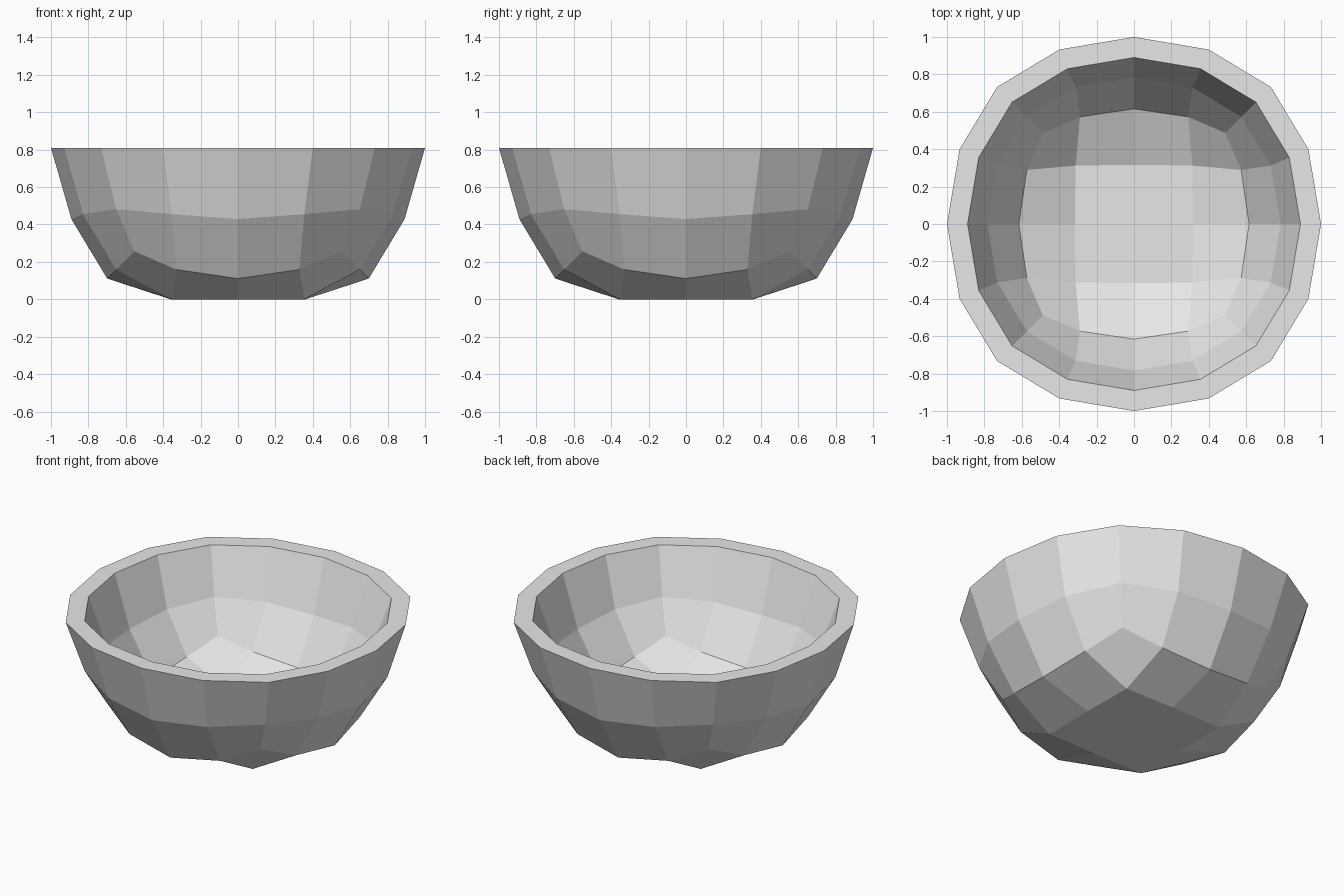
import bpy
import bmesh

if "Cube" in bpy.data.objects:
    bpy.data.objects.remove(bpy.data.objects["Cube"], do_unlink=True)

DEPTH = 0.81      # rim height above the flat base
FOOT = 0.36       # half width of the flat base
BODY = 0.955      # body size relative to the flared rim

# Single plain grey
grey = bpy.data.materials.new("light_grey")
grey.use_nodes = True
grey.diffuse_color = (0.8, 0.8, 0.8, 1)
grey.node_tree.nodes["Principled BSDF"].inputs["Base Color"].default_value = (0.8, 0.8, 0.8, 1)


def clamp(value, limit):
    return max(-limit, min(limit, value))


# Rounded cube: a subdivided box gives the quad-patch sphere
bpy.ops.mesh.primitive_cube_add(size=2)
bowl = bpy.context.object
bowl.name = "bowl"
rounding = bowl.modifiers.new("rounding", "SUBSURF")
rounding.levels = rounding.render_levels = 2
rounding.use_limit_surface = False
bpy.ops.object.modifier_apply(modifier=rounding.name)

bm = bmesh.new()
bm.from_mesh(bowl.data)
radius = max(v.co.x for v in bm.verts)
bmesh.ops.scale(bm, vec=[1 / radius] * 3, verts=bm.verts)

# Keep the lower half
upper = [v for v in bm.verts if v.co.z > 0.01]
bmesh.ops.delete(bm, geom=upper, context="VERTS")

# Outer wall: narrower body under the rim, flattened base
for v in bm.verts:
    if v.co.z < -0.01:
        v.co *= BODY
    if v.co.z < -DEPTH:
        v.co.z = -DEPTH
        v.co.x = clamp(v.co.x, FOOT)
        v.co.y = clamp(v.co.y, FOOT)

# Inner wall: smaller copy facing inward
copy = bmesh.ops.duplicate(bm, geom=bm.verts[:] + bm.edges[:] + bm.faces[:])["geom"]
inner_verts = [g for g in copy if isinstance(g, bmesh.types.BMVert)]
inner_faces = [g for g in copy if isinstance(g, bmesh.types.BMFace)]
for v in inner_verts:
    v.co *= 0.89 if v.co.z > -0.01 else 0.88
bmesh.ops.reverse_faces(bm, faces=inner_faces)

# Flat rim joining the two walls
rim_edges = [e for e in bm.edges if e.is_boundary]
bmesh.ops.bridge_loops(bm, edges=rim_edges)
bmesh.ops.translate(bm, vec=(0, 0, DEPTH), verts=bm.verts)
bmesh.ops.recalc_face_normals(bm, faces=bm.faces)
for f in bm.faces:
    f.smooth = False
bm.to_mesh(bowl.data)
bm.free()

bowl.data.materials.clear()
bowl.data.materials.append(grey)
